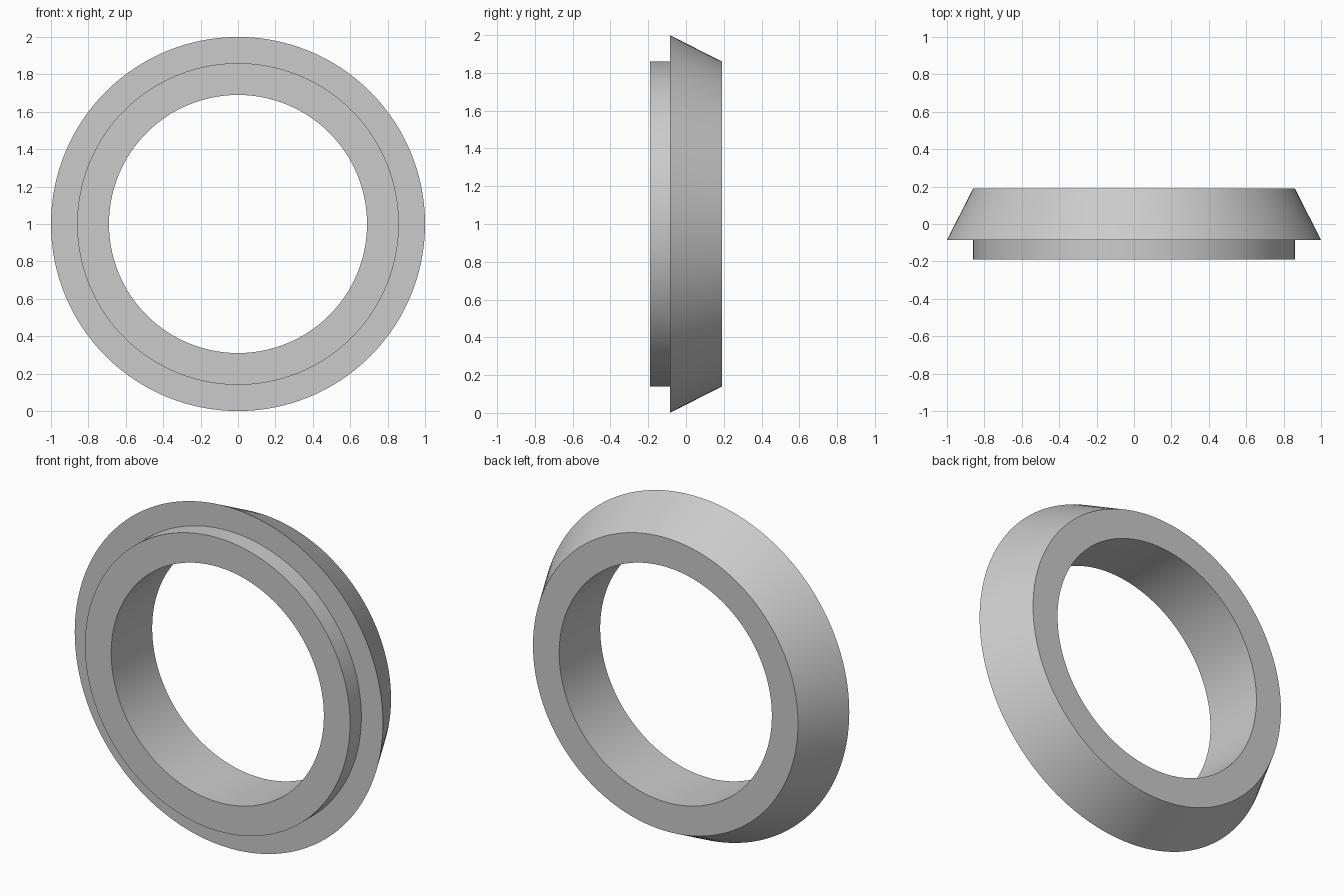
import bpy
import bmesh
from math import pi, cos, sin, radians

cube = bpy.data.objects.get("Cube")
if cube:
    bpy.data.objects.remove(cube, do_unlink=True)

SEGMENTS = 128
CENTRE_Z = 1.0

# Plain grey material
grey = bpy.data.materials.new("light_grey")
grey.use_nodes = True
colour = (0.6, 0.6, 0.6, 1.0)
grey.diffuse_color = colour
grey.node_tree.nodes["Principled BSDF"].inputs["Base Color"].default_value = colour

# Closed cross-section as (radius, y): bore, stepped front lip, tapered rim
profile = [
    (0.69, -0.19),
    (0.86, -0.19),
    (0.86, -0.085),
    (1.0, -0.085),
    (0.86, 0.19),
    (0.69, 0.19),
]


def revolve(name, section, material):
    """Sweep a closed section around the y axis."""
    bm = bmesh.new()
    rings = []
    for i in range(SEGMENTS):
        a = 2 * pi * i / SEGMENTS
        rings.append([bm.verts.new((r * cos(a), y, CENTRE_Z + r * sin(a)))
                      for r, y in section])
    count = len(section)
    for i, ring in enumerate(rings):
        following = rings[(i + 1) % SEGMENTS]
        for j in range(count):
            k = (j + 1) % count
            bm.faces.new((ring[j], ring[k], following[k], following[j]))
    bmesh.ops.recalc_face_normals(bm, faces=bm.faces)
    mesh = bpy.data.meshes.new(name)
    bm.to_mesh(mesh)
    bm.free()
    mesh.materials.append(material)
    obj = bpy.data.objects.new(name, mesh)
    bpy.context.collection.objects.link(obj)
    return obj


# Ring with smooth walls and crisp rims
ring = revolve("stepped_ring", profile, grey)
bpy.ops.object.select_all(action="DESELECT")
ring.select_set(True)
bpy.context.view_layer.objects.active = ring
bpy.ops.object.shade_smooth_by_angle(angle=radians(20))
